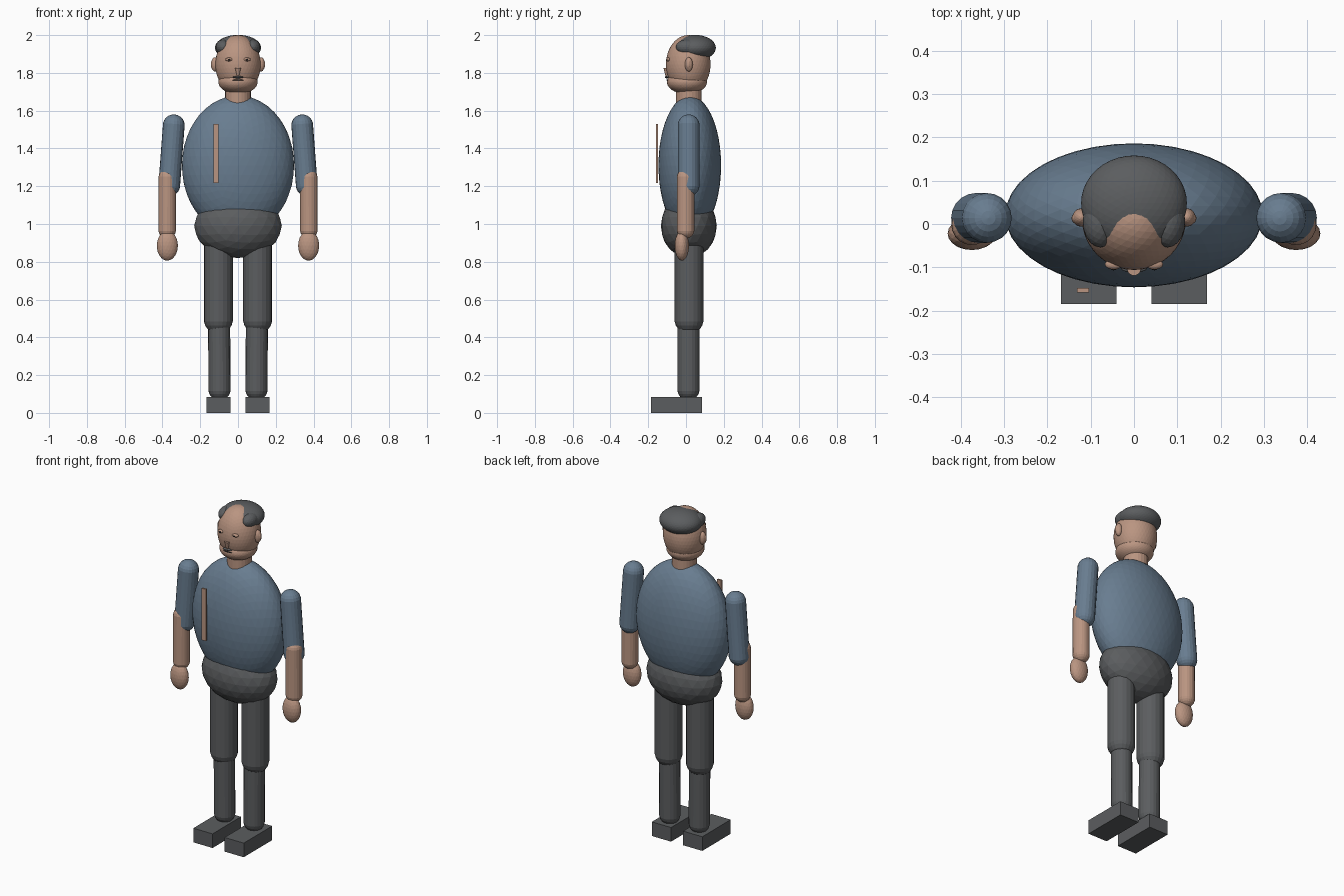
import bpy
import bmesh
from mathutils import Vector, Matrix

cube = bpy.data.objects.get("Cube")
if cube:
    bpy.data.objects.remove(cube, do_unlink=True)


def make_material(name, rgb):
    mat = bpy.data.materials.new(name)
    mat.use_nodes = True
    color = (*rgb, 1.0)
    mat.diffuse_color = color
    mat.node_tree.nodes["Principled BSDF"].inputs["Base Color"].default_value = color
    return mat


SKIN = make_material("skin", (0.49, 0.30, 0.22))
SHIRT = make_material("blue_shirt", (0.14, 0.205, 0.28))
GREY = make_material("charcoal", (0.105, 0.11, 0.115))
DARK = make_material("dark_eye", (0.02, 0.02, 0.02))


def finish(name, bm, mat):
    mesh = bpy.data.meshes.new(name)
    bm.to_mesh(mesh)
    bm.free()
    mesh.materials.append(mat)
    obj = bpy.data.objects.new(name, mesh)
    bpy.context.collection.objects.link(obj)
    return obj


def ellipsoid(name, center, radii, mat, detail=3):
    bm = bmesh.new()
    bmesh.ops.create_icosphere(bm, subdivisions=detail, radius=1)
    bm.transform(Matrix.Translation(center) @ Matrix.Diagonal((*radii, 1)))
    return finish(name, bm, mat)


def box(name, low, high, mat):
    low, high = Vector(low), Vector(high)
    bm = bmesh.new()
    bmesh.ops.create_cube(bm, size=1)
    bm.transform(Matrix.Translation((low + high) / 2) @ Matrix.Diagonal((*(high - low), 1)))
    return finish(name, bm, mat)


def cone(name, center, r_low, r_high, depth, mat):
    bm = bmesh.new()
    bmesh.ops.create_cone(bm, cap_ends=True, segments=24, radius1=r_low,
                          radius2=r_high, depth=depth)
    bm.transform(Matrix.Translation(center))
    return finish(name, bm, mat)


def capsule(name, bottom, top, radius, mat):
    """Round-ended limb between the centres of its two end caps."""
    bottom, top = Vector(bottom), Vector(top)
    axis = top - bottom
    bm = bmesh.new()
    bmesh.ops.create_uvsphere(bm, u_segments=20, v_segments=11, radius=radius)
    for v in bm.verts:
        if v.co.z > 0:
            v.co.z += axis.length
    turn = Vector((0, 0, 1)).rotation_difference(axis).to_matrix().to_4x4()
    bm.transform(Matrix.Translation(bottom) @ turn)
    return finish(name, bm, mat)


# Body
ellipsoid("torso", (0, 0.02, 1.31), (0.297, 0.166, 0.37), SHIRT, 4)
ellipsoid("hips", (0, 0.015, 0.99), (0.232, 0.148, 0.17), GREY)
cone("neck", (0, 0.015, 1.68), 0.068, 0.068, 0.1, SKIN)
box("chest_strip", (-0.131, -0.158, 1.218), (-0.104, -0.148, 1.53), SKIN)

# Head and face
ellipsoid("head", (0, 0.012, 1.845), (0.12, 0.118, 0.155), SKIN, 4)
ellipsoid("jaw", (0, 0.005, 1.752), (0.104, 0.106, 0.064), SKIN, 4)
ellipsoid("hair", (0, 0.048, 1.933), (0.122, 0.11, 0.068), GREY, 4)
cone("nose", (0, -0.103, 1.8), 0.003, 0.016, 0.05, SKIN)
ellipsoid("moustache", (0, -0.102, 1.777), (0.03, 0.01, 0.006), GREY)
ellipsoid("mouth", (0, -0.098, 1.762), (0.03, 0.006, 0.003), DARK)

# Paired parts
for side, s in (("left", 1), ("right", -1)):
    ellipsoid(side + "_hair_lobe", (s * 0.078, 0.006, 1.937), (0.04, 0.06, 0.04), GREY)
    ellipsoid(side + "_ear", (s * 0.122, 0.015, 1.845), (0.02, 0.021, 0.038), SKIN)
    ellipsoid(side + "_inner_ear", (s * 0.134, 0.013, 1.845), (0.01, 0.012, 0.024), SKIN)
    ellipsoid(side + "_eye", (s * 0.047, -0.093, 1.871), (0.02, 0.012, 0.01), SKIN)
    ellipsoid(side + "_pupil", (s * 0.047, -0.101, 1.87), (0.008, 0.006, 0.006), DARK, 2)

    # Arm
    capsule(side + "_upper_arm", (s * 0.364, 0.014, 1.205), (s * 0.34, 0.014, 1.522), 0.058, SHIRT)
    capsule(side + "_forearm", (s * 0.375, -0.002, 0.97), (s * 0.374, -0.002, 1.245), 0.047, SKIN)
    ellipsoid(side + "_hand", (s * 0.374, -0.022, 0.885), (0.056, 0.038, 0.079), SKIN)

    # Leg
    capsule(side + "_thigh", (s * 0.104, 0.016, 0.495), (s * 0.104, 0.016, 0.93), 0.077, GREY)
    capsule(side + "_shin", (s * 0.098, 0.013, 0.125), (s * 0.1, 0.013, 0.5), 0.059, GREY)
    box(side + "_shoe", (s * 0.104 - 0.064, -0.185, 0), (s * 0.104 + 0.064, 0.085, 0.085), GREY)
